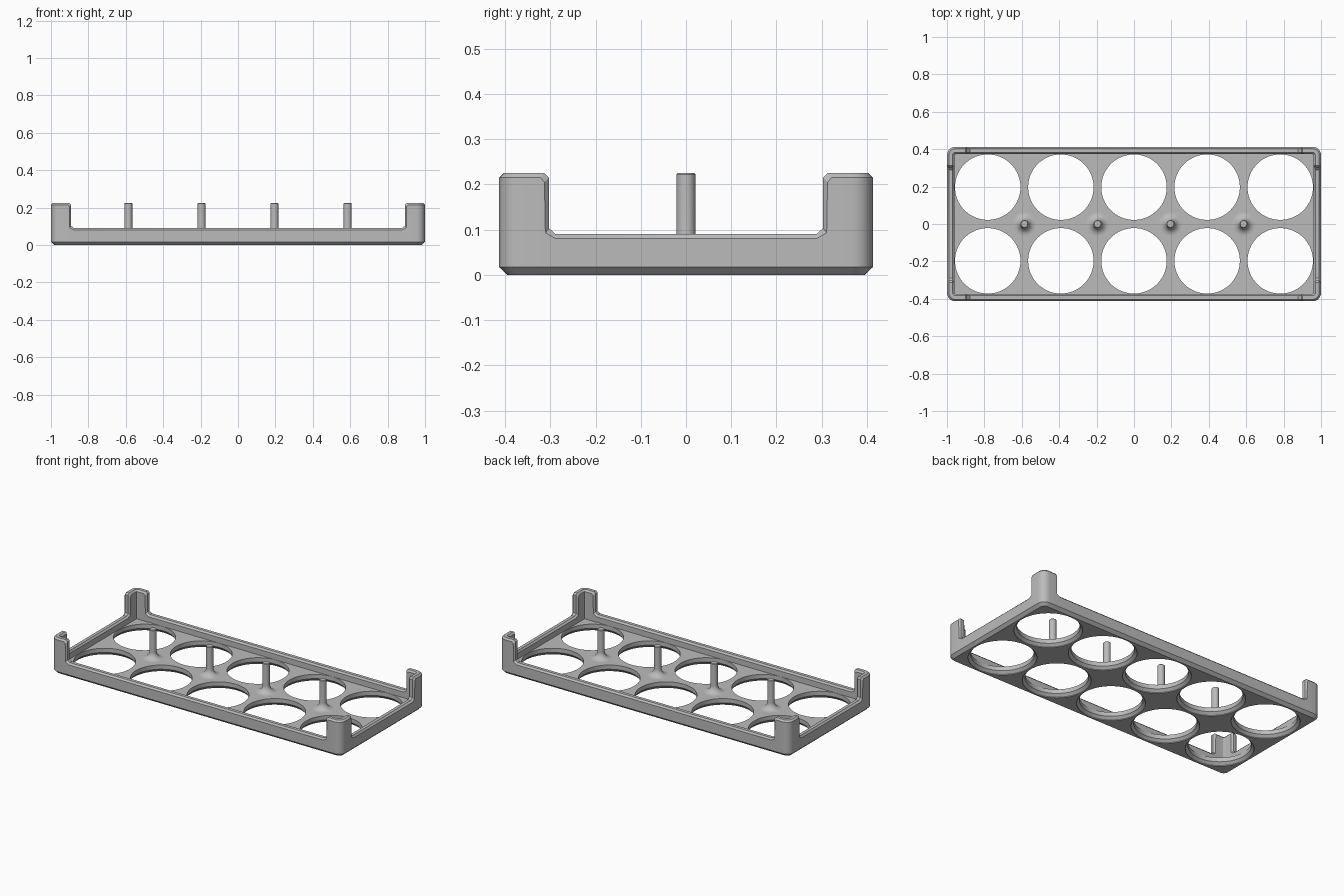
import bpy, bmesh, math
from mathutils import Vector

if "Cube" in bpy.data.objects:
    bpy.data.objects.remove(bpy.data.objects["Cube"])

HX, HY, R = 1.0, 0.413, 0.045        # half sizes and corner radius
WALL, FLOOR, LOW, HIGH, CH = 0.04, 0.045, 0.09, 0.225, 0.01

grey = bpy.data.materials.new("grey plastic")
grey.diffuse_color = (0.5, 0.5, 0.5, 1)
grey.use_nodes = True
grey.node_tree.nodes["Principled BSDF"].inputs["Base Color"].default_value = grey.diffuse_color


def add_object(name, bm):
    bmesh.ops.recalc_face_normals(bm, faces=bm.faces)
    me = bpy.data.meshes.new(name)
    bm.to_mesh(me)
    bm.free()
    me.materials.append(grey)
    ob = bpy.data.objects.new(name, me)
    bpy.context.collection.objects.link(ob)
    return ob


def activate(ob):
    bpy.ops.object.select_all(action='DESELECT')
    ob.select_set(True)
    bpy.context.view_layer.objects.active = ob


def smooth(ob):
    activate(ob)
    bpy.ops.object.shade_smooth_by_angle(angle=math.radians(30))


def lathe(bm, profile, x, y, n):
    """Closed solid of revolution from (radius, z) points."""
    rings = [[bm.verts.new((x + r * math.cos(2 * math.pi * i / n),
                            y + r * math.sin(2 * math.pi * i / n), z))
              for i in range(n)] for r, z in profile]
    for a, b in zip(rings, rings[1:]):
        for i in range(n):
            j = (i + 1) % n
            bm.faces.new((a[i], a[j], b[j], b[i]))
    bm.faces.new(rings[0][::-1])
    bm.faces.new(rings[-1])


def notch(start):
    """(face position, crest position, height) columns where wall rises to a post."""
    return [(start - 0.015, start - 0.015, LOW), (start + 0.008, start, LOW + 0.013),
            (start + 0.010, start, HIGH - CH), (start + 0.019, start + CH, HIGH)]


# Wall columns of one quadrant: right side, round corner, back side
quad = []
for e, m, h in notch(0.303):
    quad.append((Vector((HX, e)), Vector((HX, m)), Vector((1, 0)), h))
for i in range(7):
    a = math.pi / 12 * i
    n = Vector((math.cos(a), math.sin(a)))
    p = Vector((HX - R, HY - R)) + n * R
    quad.append((p, p, n, HIGH))
for e, m, h in reversed(notch(0.892)):
    quad.append((Vector((e, HY)), Vector((m, HY)), Vector((0, 1)), h))

# Mirror the quadrant round the whole tray
columns = []
for sx, sy in ((1, 1), (-1, 1), (-1, -1), (1, -1)):
    part = [tuple(Vector((v.x * sx, v.y * sy)) for v in c[:3]) + (c[3],) for c in quad]
    columns += part if sx * sy > 0 else part[::-1]

# Tray: chamfered rim, corner posts, floor and underside
bm = bmesh.new()
strips = []
for e, m, n, h in columns:
    section = [(e - n * 0.018, 0), (e, 0.017), (e, h - CH), (m - n * CH, h),
               (m - n * (WALL - CH), h), (e - n * WALL, h - CH), (e - n * WALL, FLOOR)]
    strips.append([bm.verts.new((p.x, p.y, z)) for p, z in section])
for i, a in enumerate(strips):
    b = strips[(i + 1) % len(strips)]
    for k in range(len(a) - 1):
        bm.faces.new((a[k], b[k], b[k + 1], a[k + 1]))
bm.faces.new([s[0] for s in strips][::-1])
bm.faces.new([s[-1] for s in strips])
tray = add_object("tray", bm)

# Ten round holes, widened on the underside
bm = bmesh.new()
for ix in range(-2, 3):
    for sy in (-1, 1):
        lathe(bm, [(0.19, -0.05), (0.19, 0.004), (0.175, 0.019), (0.175, 0.07)],
              ix * 0.391, sy * 0.197, 64)
cutter = add_object("hole_cutter", bm)
cutter.hide_render = True
mod = tray.modifiers.new("holes", 'BOOLEAN')
mod.operation = 'DIFFERENCE'
mod.solver = 'EXACT'
mod.object = cutter
activate(tray)
bpy.ops.object.modifier_apply(modifier=mod.name)
bpy.data.objects.remove(cutter)
smooth(tray)

# Pegs with a flared foot
F = 0.042
foot = [(0.021 + F * (1 - math.sin(t)), FLOOR + F * (1 - math.cos(t)))
        for t in (math.pi / 2 * i / 8 for i in range(9))]
profile = [(0.063, FLOOR - 0.01)] + foot + [(0.021, HIGH - 0.003), (0.018, HIGH)]
for i, x in enumerate((-0.586, -0.195, 0.195, 0.586)):
    bm = bmesh.new()
    lathe(bm, profile, x, 0, 24)
    smooth(add_object(f"peg_{i + 1}", bm))
